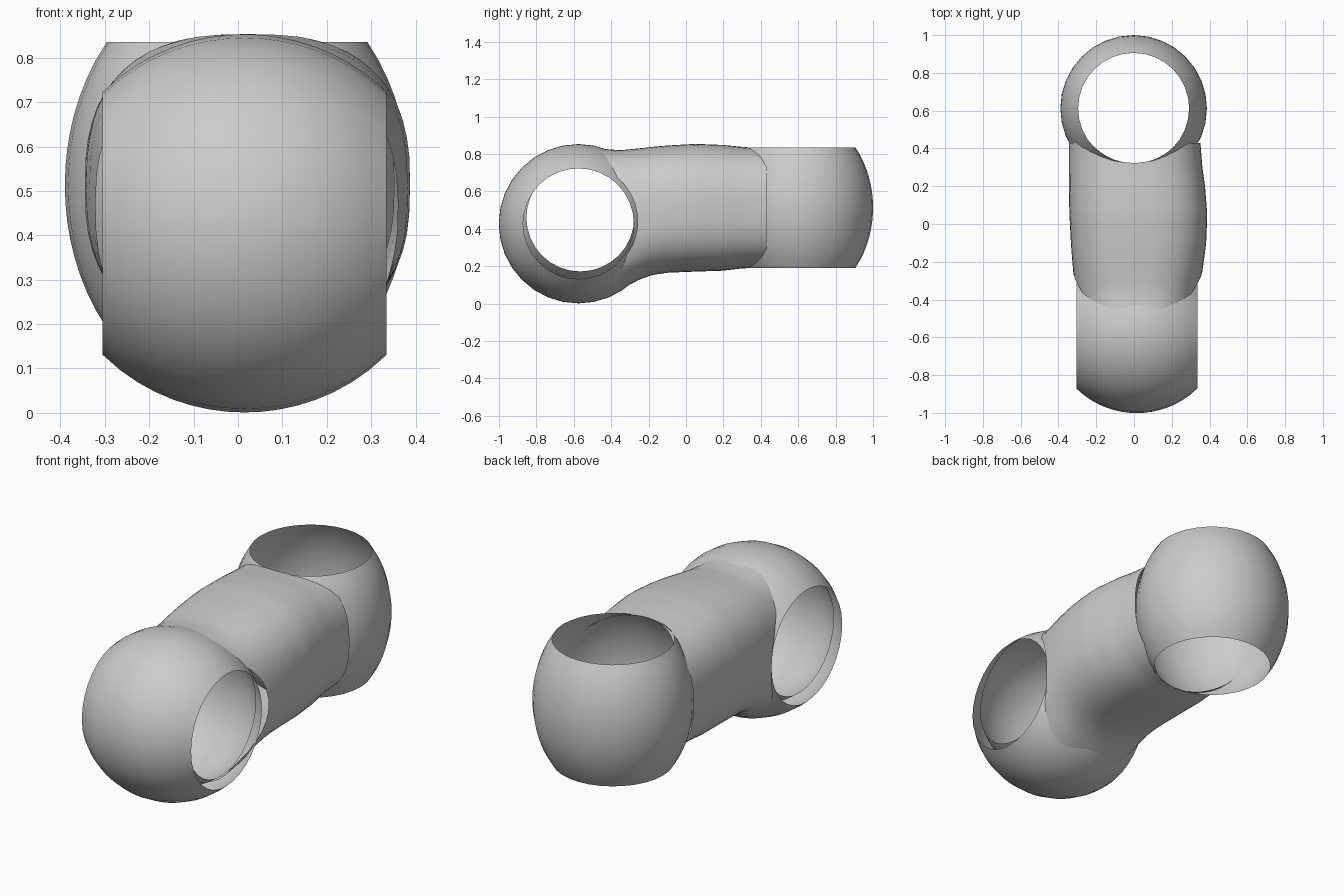
import bpy, bmesh
from math import sin, cos, pi, sqrt, radians
from mathutils import Vector

if "Cube" in bpy.data.objects:
    bpy.data.objects.remove(bpy.data.objects["Cube"])


def grid_object(name, rings):
    """Skin a list of closed rings into an open, smooth shell."""
    bm = bmesh.new()
    rows = [[bm.verts.new(p) for p in ring] for ring in rings]
    n = len(rows[0])
    for a, b in zip(rows, rows[1:]):
        for i in range(n):
            j = (i + 1) % n
            bm.faces.new((a[i], a[j], b[j], b[i]))
    bmesh.ops.recalc_face_normals(bm, faces=bm.faces)
    mesh = bpy.data.meshes.new(name)
    bm.to_mesh(mesh)
    bm.free()
    obj = bpy.data.objects.new(name, mesh)
    bpy.context.collection.objects.link(obj)
    bpy.ops.object.select_all(action='DESELECT')
    obj.select_set(True)
    bpy.context.view_layer.objects.active = obj
    bpy.ops.object.shade_smooth_by_angle(angle=radians(50))
    return obj


def ball_band(name, centre, axis, radius, axial, half, segs=32, steps=16):
    """Spheroid with both poles cut off, open along the given axis."""
    c = Vector(centre)
    rings = []
    for k in range(steps + 1):
        t = -half + 2 * half * k / steps
        r = radius * sqrt(1 - (t / axial) ** 2)
        ring = []
        for i in range(segs):
            a = 2 * pi * i / segs
            u, v = r * cos(a), r * sin(a)
            ring.append(c + Vector((t, u, v) if axis == 'X' else (u, v, t)))
        rings.append(ring)
    return grid_object(name, rings)


# Front socket, open sideways, with its slightly raised inner shell
ball_band("front_socket", (0.015, -0.575, 0.427), 'X', 0.426, 0.445, 0.32)
ball_band("front_socket_lining", (0.015, -0.565, 0.46), 'X', 0.385, 0.43, 0.285)

# Rear socket, open at top and bottom
ball_band("rear_socket", (-0.002, 0.612, 0.513), 'Z', 0.388, 0.493, 0.322)

# Connecting arm: y, left x, right x, bottom z, top z
SECTIONS = [
    (-0.50, -0.29, 0.32, 0.025, 0.835),
    (-0.42, -0.30, 0.33, 0.045, 0.825),
    (-0.35, -0.312, 0.345, 0.075, 0.82),
    (-0.25, -0.322, 0.362, 0.128, 0.83),
    (-0.18, -0.328, 0.372, 0.153, 0.838),
    (-0.10, -0.334, 0.382, 0.165, 0.845),
    (0.05, -0.342, 0.388, 0.171, 0.854),
    (0.20, -0.345, 0.376, 0.176, 0.848),
    (0.30, -0.345, 0.362, 0.188, 0.838),
    (0.45, -0.345, 0.35, 0.195, 0.83),
]


def section(y):
    y = min(max(y, SECTIONS[0][0]), SECTIONS[-1][0])
    for a, b in zip(SECTIONS, SECTIONS[1:]):
        if y <= b[0]:
            f = (y - a[0]) / (b[0] - a[0])
            return [p + (q - p) * f for p, q in zip(a[1:], b[1:])]


def arm_point(angle, y):
    x0, x1, z0, z1 = section(y)

    def power(v):
        return (1 if v >= 0 else -1) * abs(v) ** (2 / 2.6)
    return Vector(((x0 + x1) / 2 + (x1 - x0) / 2 * power(cos(angle)), y,
                   (z0 + z1) / 2 + (z1 - z0) / 2 * power(sin(angle))))


def arm_ends(angle):
    # The arm ends are trimmed to follow the rims of the socket openings
    front, back = -0.3, 0.35
    for _ in range(8):
        z = arm_point(angle, front).z
        front = max(-0.45, -0.56 + sqrt(max(0, 0.302 ** 2 - (z - 0.44) ** 2)))
        x = arm_point(angle, back).x
        back = min(0.43, 0.62 - sqrt(max(0, 0.298 ** 2 - x ** 2)))
    return front, back


SEGS, STEPS = 56, 24
angles = [2 * pi * i / SEGS for i in range(SEGS)]
ends = [arm_ends(a) for a in angles]
grid_object("connecting_arm", [
    [arm_point(a, f + (b - f) * k / STEPS) for a, (f, b) in zip(angles, ends)]
    for k in range(STEPS + 1)])
